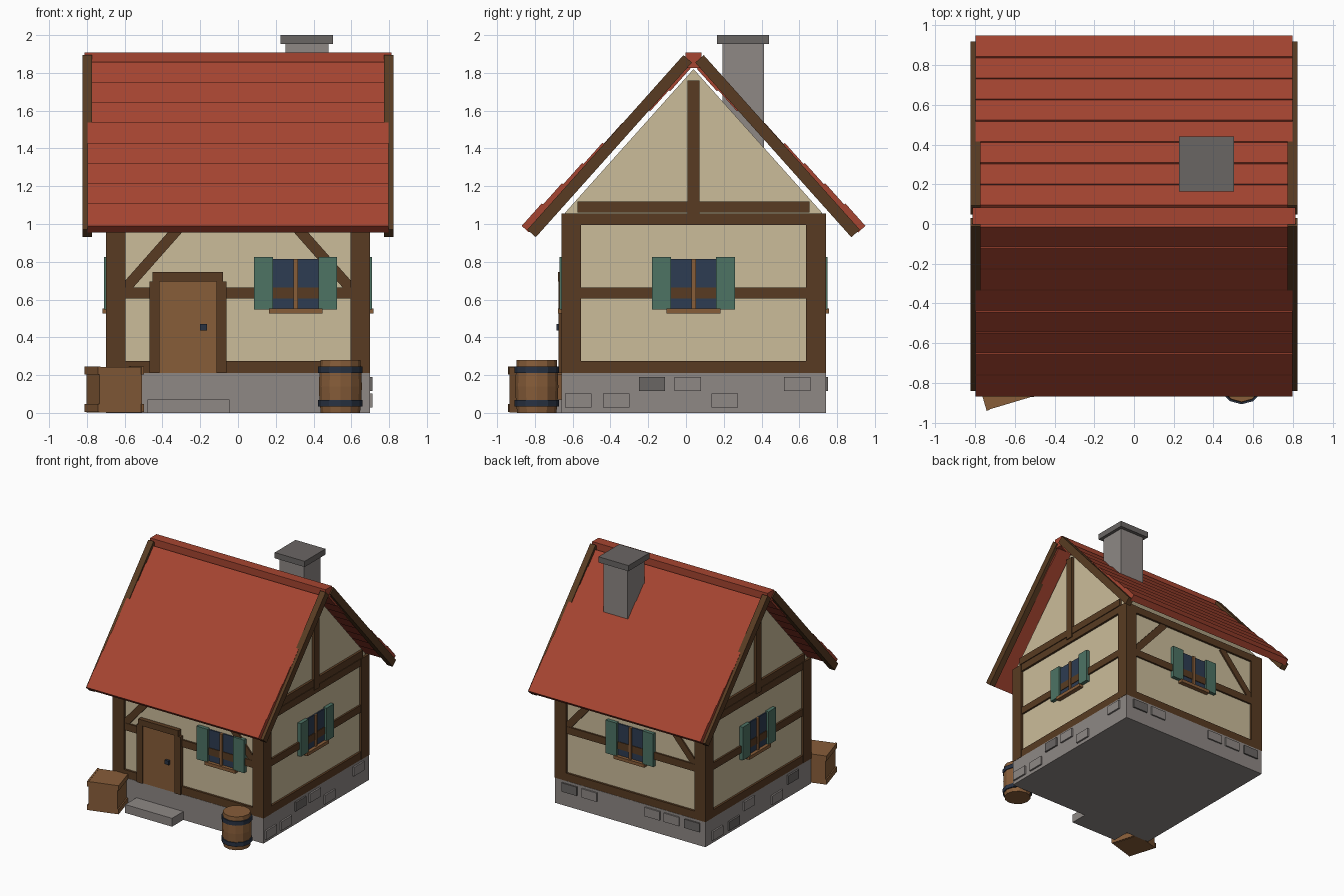
import bpy, bmesh, math
from mathutils import Matrix, Vector

if "Cube" in bpy.data.objects:
    bpy.data.objects.remove(bpy.data.objects["Cube"])

CY = 0.04  # house centre in y


def material(name, rgb):
    m = bpy.data.materials.new(name)
    lin = [(c / 255 / 12.92) if c < 11 else ((c / 255 + 0.055) / 1.055) ** 2.4 for c in rgb]
    m.diffuse_color = (*lin, 1)
    m.use_nodes = True
    m.node_tree.nodes["Principled BSDF"].inputs["Base Color"].default_value = m.diffuse_color
    return m


STONE = material("light_stone", (142, 136, 133))
DARK_STONE = material("dark_stone", (106, 102, 100))
PLASTER = material("plaster", (203, 188, 154))
TIMBER = material("dark_timber", (88, 59, 34))
WOOD = material("brown_wood", (135, 93, 57))
TILE = material("red_tile", (166, 69, 49))
GREEN = material("shutter_green", (77, 115, 100))
GLASS = material("blue_glass", (45, 60, 82))
IRON = material("dark_iron", (40, 50, 66))


def finish(name, bm, mat):
    bmesh.ops.recalc_face_normals(bm, faces=bm.faces)
    me = bpy.data.meshes.new(name)
    bm.to_mesh(me)
    bm.free()
    me.materials.append(mat)
    ob = bpy.data.objects.new(name, me)
    bpy.context.collection.objects.link(ob)
    return ob


def boxes(name, mat, items, frame=Matrix()):
    """One object from boxes given as (x0, x1, y0, y1, z0, z1[, local matrix])."""
    bm = bmesh.new()
    for it in items:
        x0, x1, y0, y1, z0, z1 = it[:6]
        local = it[6] if len(it) > 6 else Matrix()
        m = (frame @ local @ Matrix.Translation(((x0 + x1) / 2, (y0 + y1) / 2, (z0 + z1) / 2))
             @ Matrix.Diagonal((x1 - x0, y1 - y0, z1 - z0, 1)))
        bmesh.ops.create_cube(bm, size=1, matrix=m)
    return finish(name, bm, mat)


def prism(name, mat, profile, x0, x1):
    """Extrude a (y, z) outline along x."""
    bm = bmesh.new()
    face = bm.faces.new([bm.verts.new((x0, y, z)) for y, z in profile])
    ext = bmesh.ops.extrude_face_region(bm, geom=[face])
    bmesh.ops.translate(bm, vec=(x1 - x0, 0, 0),
                        verts=[v for v in ext["geom"] if isinstance(v, bmesh.types.BMVert)])
    return finish(name, bm, mat)


def lathe(name, mat, profile, centre, sides=12):
    """Closed faceted solid of revolution from (radius, z) points."""
    bm = bmesh.new()
    rings = [[bm.verts.new((centre[0] + r * math.sin(2 * math.pi * i / sides),
                            centre[1] + r * math.cos(2 * math.pi * i / sides), z))
              for i in range(sides)] for r, z in profile]
    for a, b in zip(rings, rings[1:]):
        for i in range(sides):
            j = (i + 1) % sides
            bm.faces.new((a[i], a[j], b[j], b[i]))
    bm.faces.new(rings[0])
    bm.faces.new(rings[-1])
    return finish(name, bm, mat)


def wall_frame(turns):
    """Local wall space: x along the wall, -y outwards, centred on the house."""
    return Matrix.Translation((0, CY, 0)) @ Matrix.Rotation(turns * math.pi / 2, 4, 'Z')


# Foundation and plastered body with gables
boxes("foundation", STONE, [(-0.698, 0.698, CY - 0.7, CY + 0.7, 0, 0.21)])
prism("plaster_body", PLASTER,
      [(CY - 0.68, 0.2), (CY + 0.68, 0.2), (CY + 0.68, 1.06), (CY, 1.82), (CY - 0.68, 1.06)],
      -0.68, 0.68)

# Corner posts
boxes("corner_posts", TIMBER,
      [(sx * 0.648 - 0.052, sx * 0.648 + 0.052, CY + sy * 0.648 - 0.052, CY + sy * 0.648 + 0.052,
        0.21, 1.055) for sx in (-1, 1) for sy in (-1, 1)])

SIDES = ["front", "right", "back", "left"]
for k, side in enumerate(SIDES):
    F = wall_frame(k)
    # Horizontal rails
    boxes(side + "_rails", TIMBER, [(-0.6, 0.6, -0.698, -0.66, 0.21, 0.275),
                                    (-0.6, 0.6, -0.695, -0.66, 0.605, 0.665),
                                    (-0.6, 0.6, -0.698, -0.66, 0.995, 1.055)], F)
    if k % 2 == 0:
        # Diagonal braces under the eaves
        braces = []
        for s in (-1, 1):
            m = Matrix.Translation((s * 0.445, 0, 0.83)) @ Matrix.Rotation(s * math.radians(48.5), 4, 'Y')
            braces.append((-0.225, 0.225, -0.692, -0.66, -0.028, 0.028, m))
        boxes(side + "_braces", TIMBER, braces, F)
    else:
        # Gable tie beam and king post
        boxes(side + "_gable_timbers", TIMBER, [(-0.615, 0.615, -0.7, -0.66, 1.06, 1.12),
                                                (-0.032, 0.032, -0.705, -0.66, 1.03, 1.76)], F)

    # Window with mullion, sill and shutters
    c = 0.305 if k == 0 else 0.0
    boxes(side + "_window_glass", GLASS, [(c - 0.12, c + 0.12, -0.69, -0.66, 0.545, 0.815)], F)
    boxes(side + "_window_mullion", WOOD, [(c - 0.012, c + 0.012, -0.703, -0.67, 0.545, 0.815)], F)
    boxes(side + "_window_sill", WOOD, [(c - 0.142, c + 0.142, -0.718, -0.67, 0.525, 0.552)], F)
    boxes(side + "_shutters", GREEN, [(c + s * 0.17 - 0.05, c + s * 0.17 + 0.05, -0.71, -0.67, 0.548, 0.825)
                                      for s in (-1, 1)], F)

# Raised stones in the foundation: (along wall, row, dark)
STONES = {1: [(-0.22, 1, 1), (-0.03, 1, 0), (0.55, 1, 0), (-0.61, 0, 0), (-0.41, 0, 0), (0.165, 0, 0)],
          2: [(-0.56, 1, 1), (-0.375, 1, 0), (0.21, 1, 0), (0.39, 1, 0), (0.58, 1, 1)],
          3: [(-0.55, 0, 0), (-0.33, 0, 1), (-0.13, 1, 0), (0.24, 0, 0), (0.45, 1, 1)]}
for k, stones in STONES.items():
    for dark, mat in ((0, STONE), (1, DARK_STONE)):
        boxes(SIDES[k] + ("_dark_stones" if dark else "_light_stones"), mat,
              [(u - 0.07, u + 0.07, -0.712, -0.68, 0.028 + row * 0.088, 0.102 + row * 0.088)
               for u, row, d in stones if d == dark], wall_frame(k))

# Door, frame, knob and step
boxes("door", WOOD, [(-0.42, -0.11, -0.665, -0.62, 0.21, 0.70)])
boxes("door_frame", TIMBER, [(-0.468, -0.415, -0.675, -0.62, 0.21, 0.695),
                             (-0.115, -0.062, -0.675, -0.62, 0.21, 0.695),
                             (-0.452, -0.08, -0.678, -0.62, 0.695, 0.745)])
boxes("door_knob", IRON, [(-0.2, -0.163, -0.685, -0.66, 0.436, 0.47)])
boxes("door_step", STONE, [(-0.48, -0.045, -0.81, -0.65, 0, 0.07)])

# Roof: eight tile courses per slope, each pitched a little steeper than the run
PITCH = math.radians(48.2)
for s, side in ((-1, "front"), (1, "back")):
    flip = Matrix.Translation((0, CY, 0)) @ Matrix.Diagonal((1, s, 1, 1))
    # local +y climbs the slope, local +z points out of the roof
    tilt = Matrix.Rotation(math.pi, 4, 'Z') @ Matrix.Rotation(PITCH, 4, 'X')
    courses = [(-0.798, 0.798, 0, 0.16, -0.052, 0,
                Matrix.Translation((0, 0.91 - 0.1068 * i, 0.99 + 0.1068 * i)) @ tilt) for i in range(8)]
    boxes(side + "_roof_tiles", TILE, courses, flip)
    m = Matrix.Translation((0, 0.88, 0.97)) @ tilt
    boxes(side + "_bargeboards", TIMBER, [(x - 0.025, x + 0.025, 0, 1.24, -0.06, 0, m)
                                          for x in (-0.798, 0.798)], flip)
boxes("ridge_cap", TILE, [(-0.813, 0.813, CY - 0.042, CY + 0.042, 1.825, 1.908)])

# Chimney
boxes("chimney_shaft", STONE, [(0.252, 0.478, 0.192, 0.412, 1.3, 1.955)])
boxes("chimney_cap", DARK_STONE, [(0.226, 0.504, 0.164, 0.44, 1.952, 2.0)])

# Barrel with iron hoops
B = (0.542, -0.79)
lathe("barrel", WOOD, [(0.104, 0), (0.111, 0.07), (0.114, 0.14), (0.111, 0.21), (0.106, 0.28)], B)
for name, z in (("lower_hoop", 0.035), ("upper_hoop", 0.212)):
    lathe(name, IRON, [(0.118, z), (0.118, z + 0.034)], B)

# Crate standing at an angle, with battens on two sides
C = Matrix.Translation((-0.656, -0.785, 0)) @ Matrix.Rotation(math.radians(16.6), 4, 'Z')
boxes("crate", WOOD, [(-0.117, 0.117, -0.122, 0.122, 0.003, 0.243)], C)
boxes("crate_battens", WOOD, [(s * 0.12 - 0.007, s * 0.12 + 0.007, -0.125, 0.125, z, z + 0.042)
                              for s in (-1, 1) for z in (0.005, 0.203)], C)
